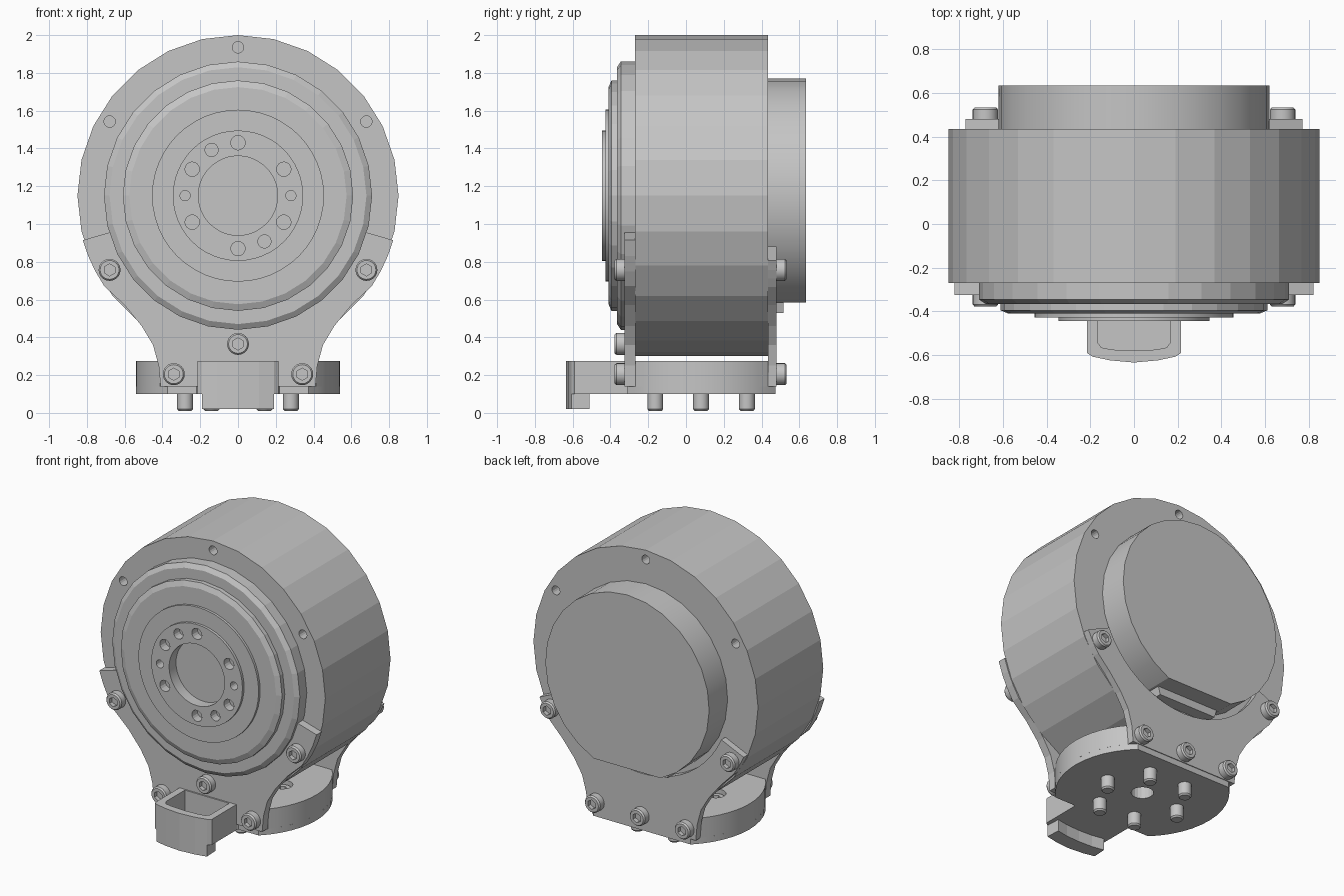
import bpy, bmesh, math
from mathutils import Matrix, Vector

old = bpy.data.objects.get("Cube")
if old:
    bpy.data.objects.remove(old, do_unlink=True)

GREY = (0.56, 0.56, 0.56, 1)
metal = bpy.data.materials.new("plain grey metal")
metal.use_nodes = True
metal.diffuse_color = GREY
metal.node_tree.nodes["Principled BSDF"].inputs["Base Color"].default_value = GREY

AXIS = 1.15  # height of the main axis


def finish(name, bm, smooth=0):
    bmesh.ops.recalc_face_normals(bm, faces=bm.faces)
    mesh = bpy.data.meshes.new(name)
    bm.to_mesh(mesh)
    bm.free()
    mesh.materials.append(metal)
    ob = bpy.data.objects.new(name, mesh)
    bpy.context.collection.objects.link(ob)
    if smooth:
        select(ob)
        bpy.ops.object.shade_smooth_by_angle(angle=math.radians(smooth))
    return ob


def select(ob):
    bpy.ops.object.select_all(action="DESELECT")
    ob.select_set(True)
    bpy.context.view_layer.objects.active = ob


def lathe(name, profile, centre, sides=28, upright=False, loop=False, smooth=0):
    """Turn (radius, distance) points about y, or about z when upright."""
    bm = bmesh.new()
    rings = []
    for r, d in profile:
        ring = []
        for i in range(sides):
            a = math.tau * i / sides
            u, v = r * math.sin(a), r * math.cos(a)
            p = Vector((u, v, d) if upright else (u, d, v))
            ring.append(bm.verts.new(p + Vector(centre)))
        rings.append(ring)
    pairs = list(zip(rings, rings[1:]))
    if loop:
        pairs.append((rings[-1], rings[0]))
    else:
        bm.faces.new(rings[0])
        bm.faces.new(rings[-1])
    for a, b in pairs:
        for i in range(sides):
            j = (i + 1) % sides
            bm.faces.new((a[i], a[j], b[j], b[i]))
    return finish(name, bm, smooth)


def prism(name, outline, lo, hi, upright=False, smooth=0):
    """Extrude a 2D outline along y, or along z when upright."""
    bm = bmesh.new()
    place = (lambda p, d: (p[0], p[1], d)) if upright else (lambda p, d: (p[0], d, p[1]))
    a = [bm.verts.new(place(p, lo)) for p in outline]
    b = [bm.verts.new(place(p, hi)) for p in outline]
    bm.faces.new(a)
    bm.faces.new(b)
    for i in range(len(a)):
        j = (i + 1) % len(a)
        bm.faces.new((a[i], a[j], b[j], b[i]))
    return finish(name, bm, smooth)


def mirrored(half):
    return half + [(-x, v) for x, v in reversed(half) if x > 0.001]


def arc(radius, start, end, steps, centre=AXIS):
    angles = [math.radians(start + (end - start) * i / steps) for i in range(steps + 1)]
    return [(radius * math.cos(a), centre + radius * math.sin(a)) for a in angles]


def cut(target, cutters):
    for c in cutters:
        mod = target.modifiers.new("cut", "BOOLEAN")
        mod.operation = "DIFFERENCE"
        mod.solver = "EXACT"
        mod.object = c
        select(target)
        bpy.ops.object.modifier_apply(modifier=mod.name)
        bpy.data.objects.remove(c, do_unlink=True)


def drill(x, z, r, y0, y1):
    return lathe("drill", [(r, y0), (r, y1)], (x, 0, z), 16)


# Motor housing with blind fixing holes on both faces
body = lathe("housing", [(0.85, -0.27), (0.85, 0.435)], (0, 0, AXIS))
fixings = [(0.785 * math.cos(math.radians(a)), AXIS + 0.785 * math.sin(math.radians(a)))
           for a in (30, 90, 150)]
cut(body, [drill(x, z, 0.03, y - 0.07, y + 0.07) for x, z in fixings for y in (-0.27, 0.435)])

# Stepped front cover
lathe("front_cover", [(0.71, -0.25), (0.71, -0.345), (0.68, -0.365), (0.61, -0.365),
                      (0.61, -0.395), (0.575, -0.41), (0.4, -0.41), (0.4, -0.25)],
      (0, 0, AXIS), loop=True)

# Output hub with central bore and bolt circle
hub = lathe("output_hub", [(0.455, -0.3), (0.455, -0.427), (0.345, -0.427), (0.345, -0.445),
                           (0.21, -0.445), (0.21, -0.37)], (0, 0, AXIS), 48, smooth=30)
holes = []
for deg, r in [(30 + 60 * i, 0.038) for i in range(6)] + [
        (0, 0.027), (180, 0.027), (120, 0.035), (300, 0.035)]:
    a = math.radians(deg)
    holes.append(drill(0.28 * math.cos(a), AXIS + 0.28 * math.sin(a), r, -0.5, -0.385))
cut(hub, holes)

# Rear cap with flat underside, and the connector below it
rear = [p for p in arc(0.62, -66, 246, 24)]
prism("rear_cap", rear, 0.42, 0.635, smooth=20)
prism("rear_connector", mirrored([(0, 0.53), (0.22, 0.53), (0.24, 0.6), (0, 0.6)]), 0.42, 0.515)

# Front and rear mounting brackets
waist = [(0, 0.14), (0.41, 0.14), (0.42, 0.25), (0.45, 0.36), (0.51, 0.46), (0.6, 0.57)]
front = waist + arc(0.855, -34, -16, 3) + arc(0.705, -16, -90, 10)
prism("front_bracket", mirrored(front), -0.325, -0.268)
back = waist + arc(0.845, -35, -24, 3) + arc(0.66, -24, -90, 10)
prism("rear_bracket", mirrored(back), 0.433, 0.48)

# Socket head screws
screw = lathe("bracket_screw", [(0.058, 0), (0.058, -0.043), (0.05, -0.053)], (0, 0, 0), 24, smooth=30)
cut(screw, [lathe("socket", [(0.032, -0.1), (0.032, -0.025)], (0, 0, 0), 6)])
sides = [(s * x, z) for s in (-1, 1) for x, z in ((0.68, 0.757), (0.34, 0.205))]
spots = [(x, -0.325, z, 0) for x, z in sides + [(0, 0.365)]]
spots += [(x, 0.48, z, math.pi) for x, z in sides + [(0, 0.205)]]
for n, (x, y, z, turn) in enumerate(spots):
    ob = screw if n == 0 else screw.copy()
    if n:
        bpy.context.collection.objects.link(ob)
    ob.location = (x, y, z)
    ob.rotation_euler = (0, 0, turn)

# Round foot trimmed flat at front and back
FY = 0.08


def foot_outline(lo, hi, r=0.54):
    a0 = math.degrees(math.asin((lo - FY) / r))
    a1 = math.degrees(math.asin((hi - FY) / r))
    return mirrored(arc(r, a0, a1, 12, FY))


foot = prism("foot", foot_outline(-0.268, 0.433), 0.14, 0.275, True, 20)
sole = prism("foot_sole", foot_outline(-0.31, 0.475), 0.1, 0.14, True, 20)
circle = [(0.28 * math.cos(math.radians(a)), FY + 0.28 * math.sin(math.radians(a)))
          for a in range(0, 360, 60)]
for part in (foot, sole):
    cut(part, [lathe("bore", [(0.07, 0.05), (0.07, 0.35)], (0, FY, 0), 20, True)])
cut(foot, [lathe("recess", [(0.065, 0.2), (0.065, 0.35)], (x, y, 0), 20, True) for x, y in circle])
for x, y in circle:
    lathe("foot_screw", [(0.034, 0.01), (0.042, 0.02), (0.042, 0.12)], (x, y, 0), 20, True, smooth=30)
    head = lathe("foot_screw_head", [(0.055, 0.19), (0.055, 0.25)], (x, y, 0), 20, True, smooth=30)
    cut(head, [lathe("socket", [(0.03, 0.22), (0.03, 0.3)], (x, y, 0), 6, True)])

# Front socket box with open pocket and a lower lip
nose = [(0, -0.634), (0.11, -0.624), (0.19, -0.607), (0.215, -0.59)]
box = prism("front_box", mirrored(nose + [(0.215, -0.32), (0.24, -0.27), (0, -0.27)]),
            0.1, 0.275, True)
pocket = [(0, -0.58), (0.1, -0.575), (0.15, -0.565), (0.168, -0.54), (0.168, -0.335), (0, -0.335)]
cut(box, [prism("pocket", mirrored(pocket), 0.13, 0.4, True)])
prism("front_lip", mirrored(nose[:3] + [(0.185, -0.51), (0.1, -0.525), (0, -0.53)]), 0.02, 0.1, True)
